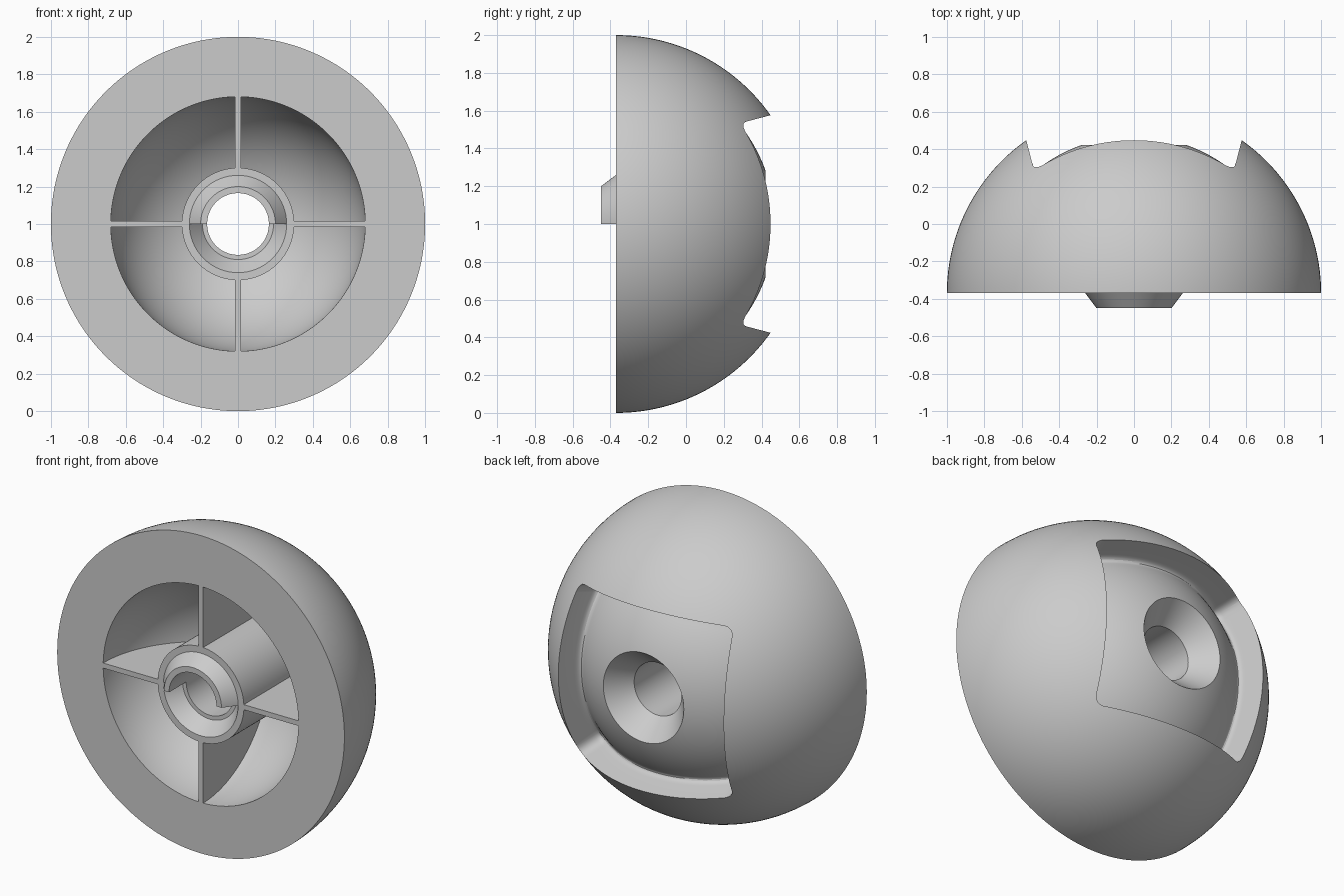
import bpy, bmesh
from math import sin, cos, pi, sqrt, hypot
from mathutils import Vector

FACE_Y, MID_Z = -0.37, 1.0           # flat front face and axis height
CAVITY_R, HUB_R, BORE_R, FLOOR_R = 0.68, 0.30, 0.165, 0.84

old = bpy.data.objects.get("Cube")
if old:
    bpy.data.objects.remove(old, do_unlink=True)

grey = bpy.data.materials.new("plain grey")
grey.use_nodes = True
colour = (0.6, 0.6, 0.6, 1)
grey.diffuse_color = colour
grey.node_tree.nodes["Principled BSDF"].inputs["Base Color"].default_value = colour


def finish(name, bm):
    """Turn a bmesh into a placed, coloured object."""
    bmesh.ops.recalc_face_normals(bm, faces=bm.faces)
    bmesh.ops.translate(bm, verts=bm.verts, vec=(0, FACE_Y, MID_Z))
    mesh = bpy.data.meshes.new(name)
    bm.to_mesh(mesh)
    bm.free()
    mesh.materials.append(grey)
    obj = bpy.data.objects.new(name, mesh)
    bpy.context.collection.objects.link(obj)
    return obj


def skin(bm, rows, wrap):
    """Quads between neighbouring rows of vertices."""
    for a, b in zip(rows, rows[1:] + (rows[:1] if wrap else [])):
        n = len(a)
        for i in range(n):
            j = (i + 1) % n
            bm.faces.new((a[i], a[j], b[j], b[i]))


def lathe(name, profile, turn=2 * pi, segments=160):
    """Sweep a closed (radius, depth) profile around the front-back axis."""
    bm = bmesh.new()
    full = turn > 6
    rows = []
    for k in range(segments if full else segments + 1):
        a = turn * k / segments
        rows.append([bm.verts.new((r * cos(a), y, r * sin(a))) for r, y in profile])
    skin(bm, rows, full)
    if not full:
        bm.faces.new(rows[0])
        bm.faces.new(rows[-1])
    return finish(name, bm)


def arc(radius, r_from, r_to, steps):
    """Points of a circle about the sphere centre, between two radii."""
    a0, a1 = (sqrt(radius**2 - r**2) for r in (r_from, r_to))
    start, end = Vector((r_from, a0)), Vector((r_to, a1))
    t = start.angle_signed(end)
    return [(r_from * cos(t * k / steps) + a0 * sin(t * k / steps),
             a0 * cos(t * k / steps) - r_from * sin(t * k / steps))
            for k in range(steps + 1)]


# Domed body with hollow, hub, bore and conical seat
body = lathe("domed_body",
             arc(1, 1, BORE_R, 48)
             + [(BORE_R, 0.09), (0.19, 0.09), (0.26, 0), (HUB_R, 0)]
             + arc(CAVITY_R, HUB_R, CAVITY_R, 32))


# Square pocket cutter with tapered walls, domed floor and countersink
def square_reach(a, rho=0.1):
    """Distance from centre to a rounded unit square at angle a."""
    s, c = sorted((abs(cos(a)), abs(sin(a))))
    k = 1 - rho
    if s <= k * c:
        return 1 / c
    b = k * (c + s)
    return b + sqrt(b * b - 2 * k * k + rho * rho)


def wall_width(y):
    return 0.575 - 0.26 * (0.815 - y)


def floor_point(r):
    return Vector((r, sqrt(FLOOR_R**2 - r * r)))


def pocket_section(a):
    g = square_reach(a)
    y = 0.6
    for _ in range(40):
        y = floor_point(wall_width(y) * g).y
    corner = Vector((wall_width(y) * g, y))
    rim = 0.28
    pts = [Vector((0.1, 0.57))]
    pts += [floor_point(rim + (corner.x - rim) * 0.9 * k / 14) for k in range(15)]
    start = pts[-1]
    end = Vector((wall_width(y + 0.05) * g, y + 0.05))
    for k in range(1, 7):            # fillet between floor and wall
        t = k / 6
        pts.append(start * (1 - t)**2 + corner * 2 * t * (1 - t) + end * t * t)
    pts.append(Vector((wall_width(1.2) * g, 1.2)))
    return pts


bm = bmesh.new()
rows = []
COUNT = 256
for k in range(COUNT):
    a = 2 * pi * k / COUNT
    rows.append([bm.verts.new((p.x * cos(a), p.y, p.x * sin(a)))
                 for p in pocket_section(a)])
for a, b in zip(rows, rows[1:] + rows[:1]):
    for i in range(len(a) - 1):
        bm.faces.new((a[i], a[i + 1], b[i + 1], b[i]))
bm.faces.new([r[0] for r in rows])
bm.faces.new([r[-1] for r in rows])
cutter = finish("pocket_cutter", bm)
cutter.hide_render = True

cut = body.modifiers.new("pocket", "BOOLEAN")
cut.operation, cut.solver, cut.object = "DIFFERENCE", "EXACT", cutter
bpy.context.view_layer.objects.active = body
body.select_set(True)
bpy.ops.object.modifier_apply(modifier=cut.name)
bpy.data.objects.remove(cutter, do_unlink=True)

# Half-ring coupling tooth standing out of the upper half of the seat
tooth = lathe("coupling_tooth",
              [(BORE_R, 0.09), (BORE_R, -0.08), (0.2, -0.08), (0.26, 0), (0.19, 0.09)],
              turn=pi, segments=80)

# Four thin ribs joining hub to shell
ribs = []
for k, side in enumerate(("left", "upper", "right", "lower")):
    a = k * pi / 2
    out, across = Vector((cos(a), 0, sin(a))), Vector((-sin(a), 0, cos(a)))
    outline = [(HUB_R - 0.001, 0)] + arc(CAVITY_R + 0.001, HUB_R - 0.001, CAVITY_R + 0.001, 24)
    bm = bmesh.new()
    rows = [[bm.verts.new(out * r + across * t + Vector((0, y, 0))) for r, y in outline]
            for t in (-0.016, 0.016)]
    skin(bm, rows, False)
    for row in rows:
        bm.faces.new(row)
    ribs.append(finish(side + "_rib", bm))

# Smooth curved surfaces, crisp edges
for obj in [body, tooth] + ribs:
    obj.select_set(True)
bpy.ops.object.shade_smooth_by_angle(angle=0.45)
